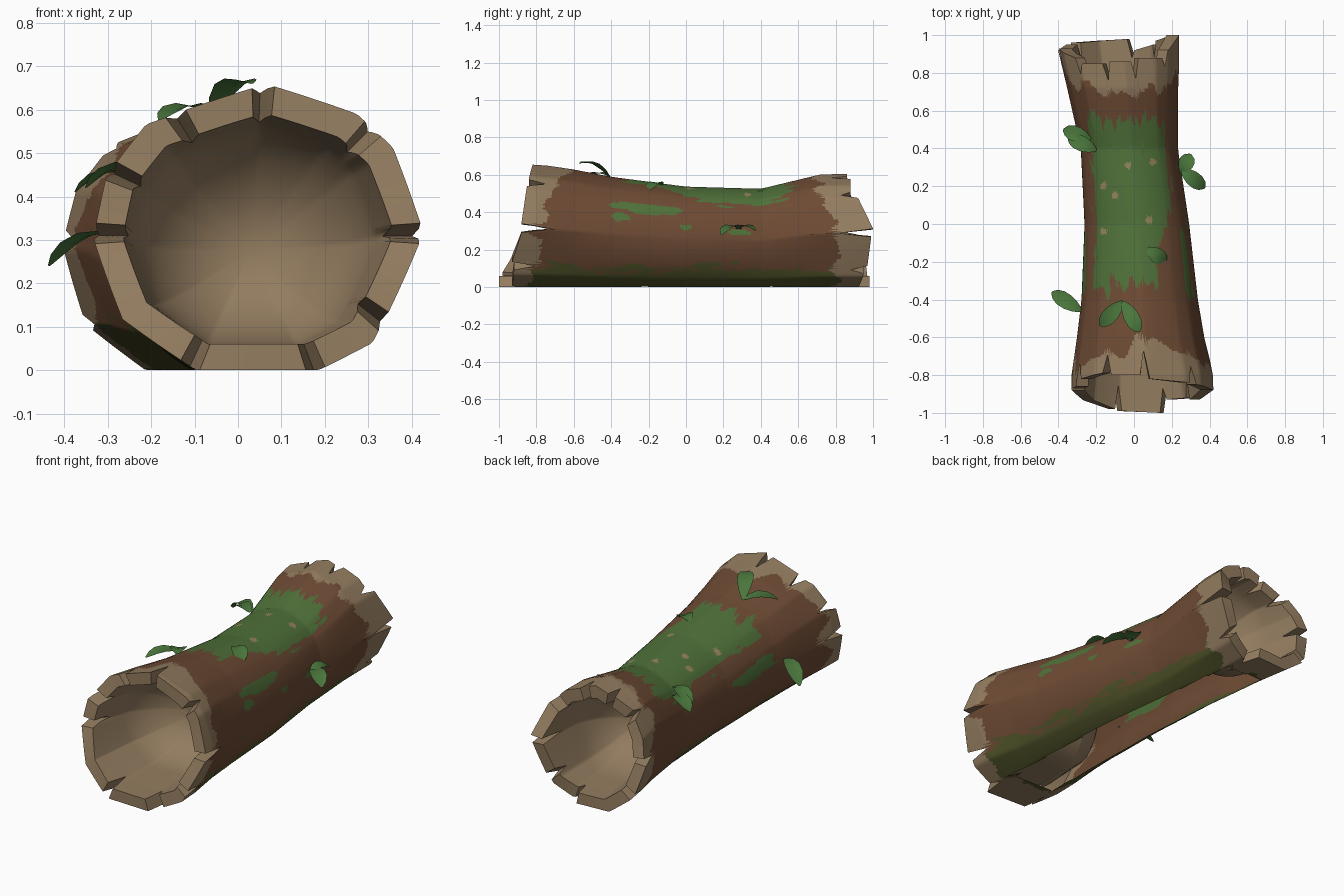
import bpy, bmesh, math
from mathutils import Vector, noise

if "Cube" in bpy.data.objects:
    bpy.data.objects.remove(bpy.data.objects["Cube"])

def mat(name, rgb):
    m = bpy.data.materials.new(name)
    lin = [(c / 255 / 12.92) if c < 11 else ((c / 255 + .055) / 1.055) ** 2.4 for c in rgb]
    m.diffuse_color = (*lin, 1)
    m.use_nodes = True
    m.node_tree.nodes["Principled BSDF"].inputs["Base Color"].default_value = m.diffuse_color
    return m

WOOD, BARK, MOSS, OLIVE, SPOT = range(5)
mats = [mat("bare_wood", (148, 125, 96)), mat("bark", (110, 75, 52)), mat("moss", (80, 114, 58)),
        mat("dark_moss", (82, 86, 42)), mat("lichen", (150, 132, 92))]
leaf_mat = mat("leaf_green", (74, 118, 60))

# Log profile: y, centre x, half width, top height
STATIONS = [(-1, .05, .388, .662), (-.8, .045, .376, .66), (-.6, .035, .337, .63), (-.4, .03, .308, .59),
            (0, .015, .277, .537), (.4, -.025, .257, .526), (.72, -.06, .294, .604), (1, -.088, .333, .61)]
# Angles of the corners of the many-sided end rims
CORNERS = [0, 35, 53, 87, 133, 157, 182, 215, 250, 285, 313, 360]
# Splintered ends: split angle, notch y, plank tip y before and after the split
FRONT = [(0, -.72, -.88, -.88), (45, -.75, -.85, -.84), (88, -.67, -.82, -.80), (122, -.69, -.80, -.79),
         (155, -.73, -.82, -.86), (180, -.74, -.87, -.88), (245, -.85, -.98, -.99),
         (290, -.87, -1.0, -.93), (322, -.80, -.92, -.93)]
BACK = [(0, .82, .99, 1.0), (40, .83, .92, .88), (75, .77, .88, .86), (105, .76, .86, .85), (135, .79, .85, .88),
        (178, .83, .93, .92), (215, .86, .95, .96), (285, .88, .98, .92), (320, .88, .95, .97)]
HALF = 4

def lerp_table(table, v):
    for a, b in zip(table, table[1:]):
        if v <= b[0]:
            t = max(0, (v - a[0]) / (b[0] - a[0]))
            return [p + (q - p) * t for p, q in zip(a, b)][1:]
    return list(table[-1][1:])

def end_keys(splits):
    keys = []
    for s, n, before, after in splits:
        keys += [((s - HALF) % 360, before), (s % 360, n), ((s + HALF) % 360, after)]
    keys.sort()
    return [(keys[-1][0] - 360, keys[-1][1])] + keys + [(keys[0][0] + 360, keys[0][1])]

front_keys, back_keys = end_keys(FRONT), end_keys(BACK)

def chord(deg):
    """Radius factor that flattens the circle between corners"""
    for a, b in zip(CORNERS, CORNERS[1:]):
        if deg <= b:
            return math.cos(math.radians((b - a) / 2)) / math.cos(math.radians(deg - (a + b) / 2))

def section(deg, y, inset=0):
    cx, rx, top = lerp_table(STATIONS, y)
    cz, rz = (top - .03) / 2, (top + .03) / 2
    a = math.radians(deg)
    mix = .15 + .75 * min(1, y * y / .6)          # planks are flat at the ends, rounder in the middle
    k = 1 - mix + mix * chord(deg)
    x = cx + (rx - inset) * k * math.cos(a)
    z = max(cz + (rz - inset) * k * math.sin(a), .06 if inset else 0)
    return Vector((x, y, z)), Vector((cx, y, cz))

SPOTS = [(-.03, .31), (.1, .33), (-.16, .2), (-.1, .15), (.08, .02), (-.16, -.04)]
PATCHES = [(-.22, 30, .19, 6), (-.25, 168, .17, 7), (0, 14, .03, 3), (.28, 9, .06, 3), (-.35, 20, .05, 4)]

def outer_colour(c, deg):
    y = c.y
    n = noise.noise(Vector((deg * .13, y * 4, 3))) + .5 * noise.noise(Vector((deg * .35, y * 12, 7)))
    up = max(0, math.sin(math.radians(deg)))
    # bare wood towards both ends
    edge = noise.noise(Vector((math.cos(math.radians(deg)) * 3.5, c.z * 9, y))) * .11 + n * .03
    if y < -.80 + .17 * up + edge or y > .81 - .13 * up + edge:
        return WOOD
    if c.z < .1 + .06 * n:
        return OLIVE
    # moss blanket on top, small patches on the sides
    right = 42 + 30 * min(1, max(0, (.15 - y) / .35))
    mid, half = (right + 142) / 2, (142 - right) / 2
    if max(abs(y - .11) / .44, abs(deg - mid) / half) + .28 * n < 1:
        if any(math.hypot(c.x - sx, y - sy) < .018 for sx, sy in SPOTS):
            return SPOT
        return MOSS
    if any(math.hypot((y - py) / ly, (deg - pd) / ld) + .5 * n < 1 for py, pd, ly, ld in PATCHES):
        return MOSS
    return BARK

# Hollow log: bark outside with an open underside, bowl-shaped cavity at each end
keys = sorted({round(k[0] % 360, 2) for k in front_keys + back_keys})
cols = sorted(keys + [d * 2 for d in range(180) if all(abs(d * 2 - k) > .7 for k in keys)])
ROWS, BOWL = 180, 14
bm = bmesh.new()
outer = []
for d in cols:
    y0, y1 = lerp_table(front_keys, d)[0], lerp_table(back_keys, d)[0]
    outer.append([bm.verts.new(section(d, y0 + (y1 - y0) * r / ROWS)[0]) for r in range(ROWS + 1)])
N = len(cols)
for i in range(N):
    j = (i + 1) % N
    deg = (cols[i] + (cols[j] if j else 360)) / 2
    for r in range(ROWS):
        quad = (outer[i][r], outer[j][r], outer[j][r + 1], outer[i][r + 1])
        if max(v.co.z for v in quad) < .002 and -.78 < quad[0].co.y < .8:
            continue                              # open underside
        f = bm.faces.new(quad)
        f.material_index = outer_colour(f.calc_center_median(), deg)
for ends, row, start, deep in ((front_keys, 0, -.66, -.4), (back_keys, ROWS, .75, .45)):
    pole = bm.verts.new(section(0, deep, .068)[1])
    lines = []
    for i, d in enumerate(cols):
        rim = section(d, lerp_table(ends, d)[0], .068)[0]
        line = [outer[i][row], bm.verts.new(rim)]
        for t in range(BOWL):
            a = t / BOWL * math.pi / 2
            p, c = section(d, start + (deep - start) * math.sin(a), .068)
            line.append(bm.verts.new(c + (p - c) * math.cos(a)))
        lines.append(line)
    for i in range(N):
        p, q = lines[i], lines[(i + 1) % N]
        for t in range(BOWL + 1):
            bm.faces.new((p[t], q[t], q[t + 1], p[t + 1])).material_index = WOOD
        bm.faces.new((p[-1], q[-1], pole)).material_index = WOOD
bmesh.ops.recalc_face_normals(bm, faces=bm.faces)
bmesh.ops.delete(bm, geom=[v for v in bm.verts if not v.link_faces], context='VERTS')

def add_object(name, bm, materials):
    me = bpy.data.meshes.new(name)
    bm.to_mesh(me)
    bm.free()
    ob = bpy.data.objects.new(name, me)
    bpy.context.collection.objects.link(ob)
    for m in materials:
        me.materials.append(m)
    bpy.ops.object.select_all(action='DESELECT')
    ob.select_set(True)
    bpy.context.view_layer.objects.active = ob
    bpy.ops.object.shade_smooth_by_angle(angle=math.radians(35))
    return ob

add_object("hollow_log", bm, mats)

# Leaves: folded, arched blades
def leaf(name, base, tip, lift=.03, width=.08):
    base, tip = Vector(base), Vector(tip)
    axis = tip - base
    side = axis.cross(Vector((0, 0, 1))).normalized()
    b = bmesh.new()
    rows = []
    for t, w in ((0, .2), (.2, .7), (.45, 1), (.7, 1), (.88, .7), (1, .15)):
        mid = base + axis * t + Vector((0, 0, lift * 4 * t * (1 - t)))
        off = side * width / 2 * w
        rim = Vector((0, 0, .008 * w))
        rows.append([b.verts.new(p) for p in (mid - off + rim, mid, mid + off + rim)])
    for p, q in zip(rows, rows[1:]):
        for k in range(2):
            b.faces.new((p[k], q[k], q[k + 1], p[k + 1]))
    bmesh.ops.recalc_face_normals(b, faces=b.faces)
    if sum(f.normal.z for f in b.faces) < 0:
        bmesh.ops.reverse_faces(b, faces=b.faces)
    add_object(name, b, [leaf_mat])

LEAVES = [((-.23, .45, .44), (-.375, .50, .41), .03), ((-.20, .39, .46), (-.35, .46, .42), .03),
          ((.25, .27, .31), (.30, .37, .30), .02), ((.25, .29, .31), (.375, .19, .28), .03),
          ((.07, -.13, .545), (.17, -.20, .515), .025), ((-.28, -.46, .31), (-.435, -.36, .24), .03),
          ((-.06, -.41, .59), (-.18, -.54, .575), .025), ((-.06, -.41, .59), (.03, -.57, .66), .03)]
for i, (b0, t0, l0) in enumerate(LEAVES):
    leaf(f"leaf_{i + 1}", b0, t0, l0)
